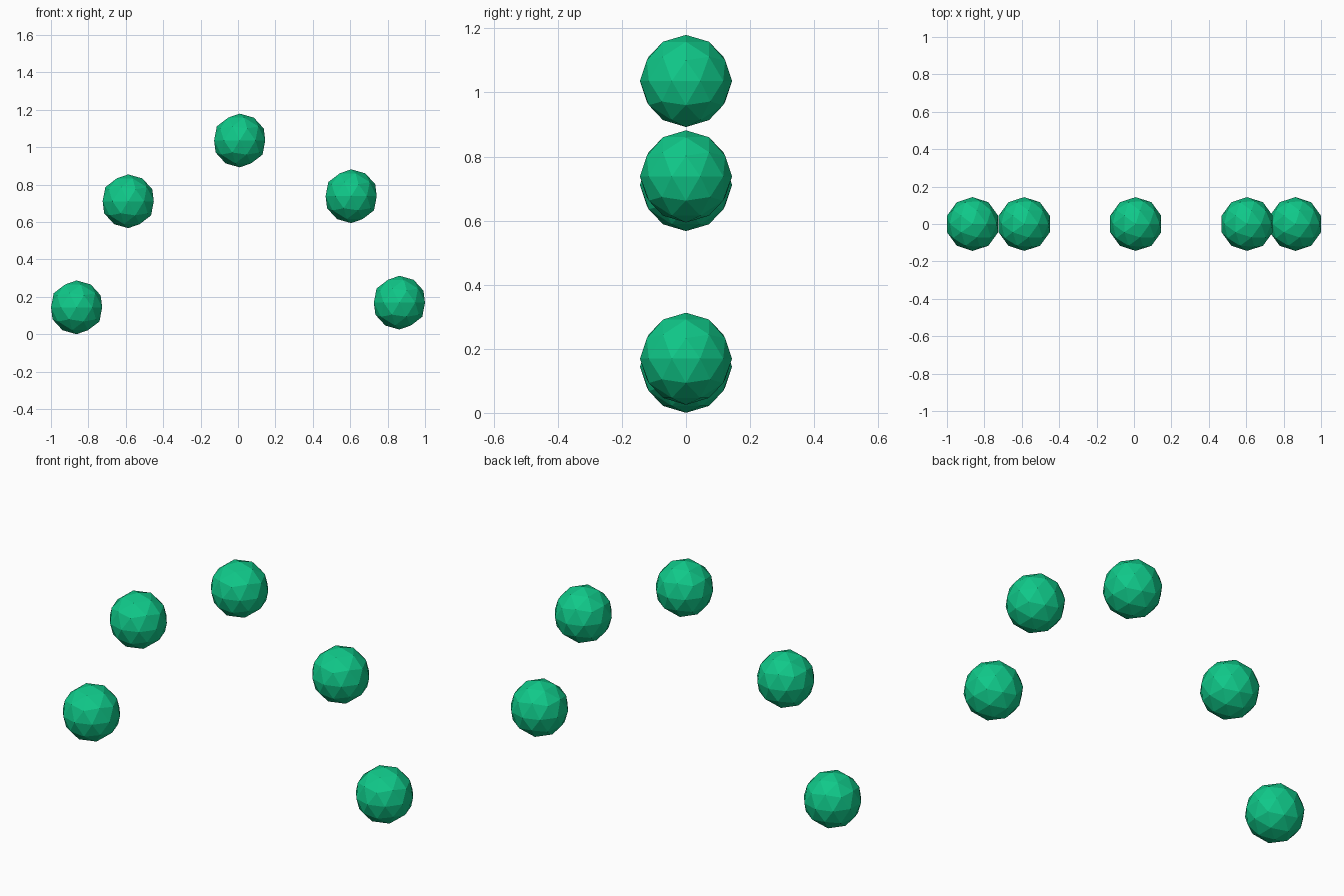
import bpy

if "Cube" in bpy.data.objects:
    bpy.data.objects.remove(bpy.data.objects["Cube"])

RADIUS = 0.1437

# Shared green material
green = bpy.data.materials.new("green")
green.diffuse_color = (0.005, 0.58, 0.25, 1.0)
green.use_nodes = True
green.node_tree.nodes["Principled BSDF"].inputs["Base Color"].default_value = green.diffuse_color

# Five low-poly balls along an arch: name -> (x, z)
balls = {
    "ball_left_low": (-0.863, 0.144),
    "ball_left_high": (-0.587, 0.711),
    "ball_top": (0.009, 1.036),
    "ball_right_high": (0.605, 0.738),
    "ball_right_low": (0.863, 0.169),
}

for name, (x, z) in balls.items():
    bpy.ops.mesh.primitive_ico_sphere_add(subdivisions=2, radius=RADIUS, location=(x, 0, z))
    ball = bpy.context.object
    ball.name = name
    ball.data.materials.append(green)
